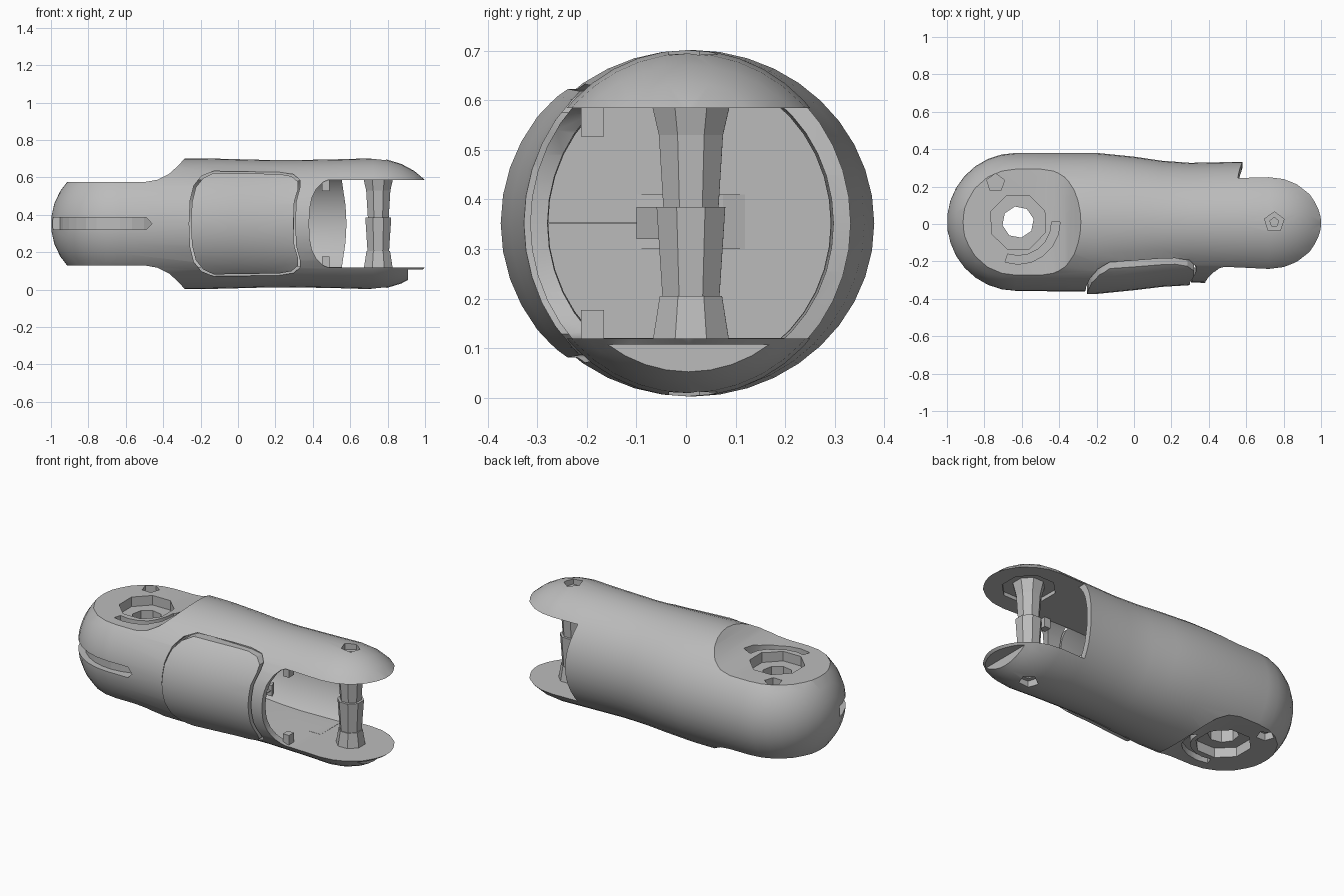
import bpy, bmesh, math

cube = bpy.data.objects.get("Cube")
if cube:
    bpy.data.objects.remove(cube, do_unlink=True)

MID = 0.352                 # height of the long axis
FLOOR, CEIL = 0.12, 0.585   # gap between the fork ears
BORE = (-0.62, 0.01)
PIN = (0.75, 0.01)

grey = bpy.data.materials.new("plain grey")
grey.use_nodes = True
grey.diffuse_color = (0.5, 0.5, 0.5, 1)
grey.node_tree.nodes["Principled BSDF"].inputs["Base Color"].default_value = (0.5, 0.5, 0.5, 1)


def make(name, bm):
    bmesh.ops.recalc_face_normals(bm, faces=bm.faces)
    mesh = bpy.data.meshes.new(name)
    bm.to_mesh(mesh)
    bm.free()
    mesh.materials.append(grey)
    ob = bpy.data.objects.new(name, mesh)
    bpy.context.collection.objects.link(ob)
    return ob


def loft(name, rings, n=40):
    """Skin a list of vertex rings and cap both ends."""
    bm = bmesh.new()
    loops = [[bm.verts.new(p) for p in r] for r in rings]
    for a, b in zip(loops, loops[1:]):
        for i in range(len(a)):
            j = (i + 1) % len(a)
            bm.faces.new((a[i], a[j], b[j], b[i]))
    bm.faces.new(loops[0])
    bm.faces.new(loops[-1])
    return make(name, bm)


def prism(name, pts, axis, lo, hi):
    """Extrude a flat outline along y (x,z points) or z (x,y points)."""
    def place(p, d):
        return (p[0], d, p[1]) if axis == "y" else (p[0], p[1], d)
    return loft(name, [[place(p, d) for p in pts] for d in (lo, hi)])


def ngon(c, r, n, turn=0.0):
    return [(c[0] + r * math.cos(turn + math.tau * i / n),
             c[1] + r * math.sin(turn + math.tau * i / n)) for i in range(n)]


def mirrored(half):
    """Mirror an upper half outline about the long axis."""
    return half + [(x, 2 * MID - z) for x, z in reversed(half) if abs(z - MID) > 0.001]


def boolean(ob, cutter, op="DIFFERENCE", keep=False):
    mod = ob.modifiers.new("cut", "BOOLEAN")
    mod.operation, mod.solver, mod.object = op, "EXACT", cutter
    dg = bpy.context.evaluated_depsgraph_get()
    dg.update()
    mesh = bpy.data.meshes.new_from_object(ob.evaluated_get(dg))
    ob.modifiers.clear()
    ob.data = mesh
    if not keep:
        bpy.data.objects.remove(cutter, do_unlink=True)


def capsule(name, grow):
    """Rounded oval tube with a spherical near end and an oval far end."""
    angles = [math.radians(a) for a in (84, 72, 60, 48, 36, 24, 12)]
    sections = [(-0.63 - (0.37 + grow) * math.sin(a), 0.01, 0.37, 0.35, math.cos(a)) for a in angles]
    sections += [(-0.63, 0.01, 0.37, 0.35, 1), (-0.2, 0.01, 0.37, 0.35, 1),
                 (0.0, 0.01, 0.35, 0.345, 1), (0.15, 0.008, 0.33, 0.341, 1),
                 (0.3, 0.007, 0.32, 0.34, 1), (0.55, 0.007, 0.325, 0.345, 1),
                 (0.72, 0.005, 0.33, 0.35, 1)]
    sections += [(0.72 + (0.376 + grow) * math.sin(a), 0.005, 0.33, 0.35, math.cos(a))
                 for a in reversed(angles)]
    rings = []
    for x, yc, ry, rz, s in sections:
        rings.append([(x, yc + (ry + grow) * s * math.cos(t), MID + (rz + grow) * s * math.sin(t))
                      for t in (math.tau * i / 40 for i in range(40))])
    return loft(name, rings)


# Inner hollow, limited to the height between the ears
cavity = capsule("cavity_cutter", -0.035)
boolean(cavity, prism("limit", [(-0.32, FLOOR), (1.3, FLOOR), (1.3, CEIL), (-0.32, CEIL)], "y", -1, 1), "INTERSECT")

body = capsule("body_shell", 0)

# Flattened near end with a curved step up to the full tube
for side in (1, -1):
    step = [(-1.2, 0.223), (-0.5, 0.223), (-0.43, 0.235), (-0.37, 0.265), (-0.32, 0.31), (-0.275, 0.36), (-0.275, 0.6), (-1.2, 0.6)]
    boolean(body, prism("step", [(x, MID + side * z) for x, z in step], "y", -1, 1))

# Access hatch opening and raised hatch
def hatch_outline(g):
    half = [(-0.255 - g, MID), (-0.25 - g, 0.47 + g), (-0.23 - g, 0.55 + g), (-0.19 - g, 0.60 + g),
            (-0.13, 0.627 + g), (0.22, 0.622 + g), (0.29 + g, 0.61 + g), (0.325 + g, 0.58 + g),
            (0.325 + g, 0.54 + g), (0.305 + g, 0.47), (0.30 + g, MID)]
    return mirrored(half)

boolean(body, prism("opening", hatch_outline(0.006), "y", -1, -0.18))
hatch = capsule("access_hatch", 0.014)
boolean(hatch, prism("outline", hatch_outline(-0.004), "y", -1, -0.17), "INTERSECT")
boolean(hatch, cavity, keep=True)
boolean(body, cavity)

# Fork gap: rounded at the front, shorter at the back
front_gap = mirrored([(0.38, MID), (0.383, 0.43), (0.395, 0.49), (0.42, 0.54), (0.455, 0.575), (0.48, CEIL), (1.3, CEIL)])
back_gap = mirrored([(0.58, MID), (0.575, 0.45), (0.555, CEIL), (1.3, CEIL)])
boolean(body, prism("front_gap", front_gap, "y", -1, 0))
boolean(body, prism("back_gap", back_gap, "y", -0.01, 1))

# Lower ear is cut short, leaving a thin plate at its tip
boolean(body, prism("trim", [(0.91, -0.2), (1.3, -0.2), (1.3, 0.107), (0.91, 0.107)], "y", -1, 1))

# Slot along the front of the near end, with a core behind it
boolean(body, prism("slot", [(-1.2, 0.322), (-0.49, 0.322), (-0.46, MID), (-0.49, 0.386), (-1.2, 0.386)], "y", -1, -0.06))
core = prism("slot_core", ngon((-0.63, 0.01), 0.33, 32), "z", 0.30, 0.41)

# Bore, pockets, arc slots and screw holes on both flat faces
boolean(body, prism("bore", ngon(BORE, 0.085, 8, 0.2), "z", -1, 1))
boolean(core, prism("bore", ngon(BORE, 0.085, 8, 0.2), "z", -1, 1))
arc = [math.radians(a) for a in range(-108, 1, 18)]
arc_pts = [(BORE[0] + r * math.cos(a), BORE[1] + r * math.sin(a))
           for r, seq in ((0.225, arc), (0.18, arc[::-1])) for a in seq]
for side in (1, -1):
    def pocket(pts, a, b):
        lo, hi = sorted((MID + side * a, MID + side * b))
        boolean(body, prism("pocket", pts, "z", lo, hi))
    pocket(ngon(BORE, 0.155, 8, 0.4), 0.165, 0.3)
    pocket(arc_pts, 0.185, 0.3)
    pocket(ngon((-0.74, 0.22), 0.05, 5, 0.3), 0.18, 0.3)
    pocket(ngon(PIN, 0.055, 5, 0.3), 0.31, 0.5)
    pocket(ngon(PIN, 0.025, 5, 0.3), 0.28, 0.5)
    if side > 0:
        pocket(ngon(PIN, 0.15, 8, 0.4), 0.2, 0.255)

# Pivot pin between the ears, in faceted tapered stages
def stage(name, levels):
    return loft(name, [[(x, y, z) for x, y in ngon((0.75, 0.01), r, 8, 0.39)] for z, r in levels])

stage("pivot_pin_upper", [(0.38, 0.06), (0.53, 0.07), (0.61, 0.09)])
stage("pivot_pin_middle", [(0.20, 0.062), (0.385, 0.075)])
stage("pivot_pin_base", [(0.105, 0.085), (0.205, 0.068)])

# Stop blocks on the ears
for name, lo, hi in (("upper_stop", 0.527, 0.59), ("lower_stop", 0.115, 0.177)):
    prism(name, [(0.45, -0.212), (0.49, -0.212), (0.49, -0.165), (0.45, -0.165)], "z", lo, hi)

# Thin latch reaching inward from the hatch
prism("latch_rod", [(0.27, -0.31), (0.29, -0.31), (0.29, -0.08), (0.27, -0.08)], "z", 0.350, 0.354)
prism("latch_tip", [(0.26, -0.10), (0.28, -0.055), (0.30, -0.10)], "z", 0.32, 0.385)

# Smooth shading with crisp edges
bpy.ops.object.select_all(action="DESELECT")
for ob in (body, hatch):
    ob.select_set(True)
    bpy.context.view_layer.objects.active = ob
bpy.ops.object.shade_smooth_by_angle(angle=math.radians(30))
